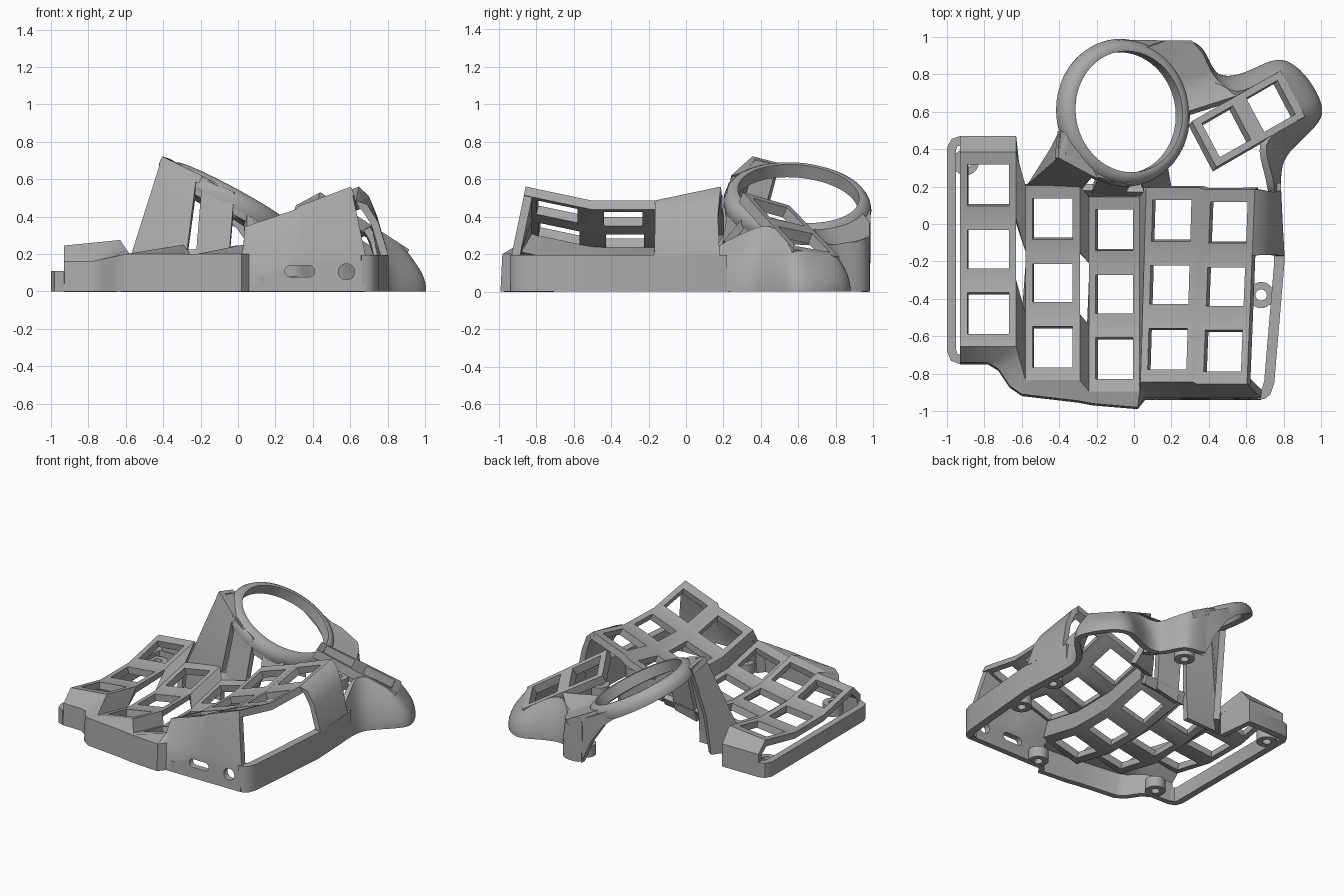
import bpy, bmesh, math
from mathutils import Vector

cube = bpy.data.objects.get("Cube")
if cube:
    bpy.data.objects.remove(cube, do_unlink=True)

grey = bpy.data.materials.new("warm_grey_plastic")
grey.use_nodes = True
COLOUR = (0.4, 0.4, 0.4, 1)
grey.diffuse_color = COLOUR
grey.node_tree.nodes["Principled BSDF"].inputs["Base Color"].default_value = COLOUR


def finish(name, bm, thick=0, soft=0, cutters=(), solid=False):
    """Turn a bmesh into a named, thickened, shaded object."""
    bmesh.ops.remove_doubles(bm, verts=bm.verts, dist=0.0005)
    if solid:
        bmesh.ops.recalc_face_normals(bm, faces=bm.faces)
    mesh = bpy.data.meshes.new(name)
    bm.to_mesh(mesh)
    bm.free()
    ob = bpy.data.objects.new(name, mesh)
    bpy.context.collection.objects.link(ob)
    mesh.materials.append(grey)
    bpy.ops.object.select_all(action='DESELECT')
    ob.select_set(True)
    bpy.context.view_layer.objects.active = ob
    if soft:
        ob.modifiers.new("soft", 'SUBSURF').levels = soft
    if thick:
        m = ob.modifiers.new("shell", 'SOLIDIFY')
        m.thickness, m.offset = thick, -1
    for c in cutters:
        m = ob.modifiers.new("cut", 'BOOLEAN')
        m.operation, m.object, m.solver = 'DIFFERENCE', c, 'EXACT'
    for m in list(ob.modifiers):
        bpy.ops.object.modifier_apply(modifier=m.name)
    bpy.ops.object.shade_smooth_by_angle(angle=math.radians(35))
    return ob


def quad(bm, pts):
    bm.faces.new([bm.verts.new(p) for p in pts])


def wall(name, rows, thick=0.05, **kw):
    """Loft rows of points, bottom to top, running anticlockwise."""
    bm = bmesh.new()
    for lo, hi in zip(rows, rows[1:]):
        for i in range(len(lo) - 1):
            quad(bm, (lo[i], lo[i + 1], hi[i + 1], hi[i]))
    return finish(name, bm, thick, **kw)


def lathe(name, section, centre, ex, ey, n, seg):
    """Spin a closed section of (radius, height) points about axis n."""
    bm = bmesh.new()
    for k in range(seg):
        t0, t1 = (2 * math.pi * (k + s) / seg for s in (0, 1))
        for a, b in zip(section, section[1:] + section[:1]):
            quad(bm, [centre + n * h + (ex * math.cos(t) + ey * math.sin(t)) * r
                      for (r, h), t in ((a, t0), (b, t0), (b, t1), (a, t1))])
    return finish(name, bm, solid=True)


def at(path, z):
    return [Vector((x, y, z)) for x, y in path]


def key_frame(bm, a, b, c, d, mu, mv):
    """Frame round a key hole in the quad a b c d (anticlockwise)."""
    def p(u, v):
        return a.lerp(b, u).lerp(d.lerp(c, u), v)
    outer = [a, b, c, d]
    inner = [p(mu, mv), p(1 - mu, mv), p(1 - mu, 1 - mv), p(mu, 1 - mv)]
    for i in range(4):
        j = (i + 1) % 4
        quad(bm, (outer[i], outer[j], inner[j], inner[i]))


# Curved key columns: left x, right x, centre y, left z, right z, lean
COLUMNS = [(-.93, -.63, -.135, .17, .20, 0), (-.58, -.29, -.315, .125, .175, 0),
           (-.24, .03, -.375, .105, .175, 0), (.05, .33, -.325, .27, .365, .03),
           (.355, .625, -.335, .385, .485, .04)]
STATIONS = [(-.52, .075), (-.165, 0), (.165, 0), (.52, .075)]
edges = []
for x0, x1, yc, z0, z1, lean in COLUMNS:
    edges.append([[Vector((x + lean * dy, yc + dy, z + dz)) for dy, dz in STATIONS]
                  for x, z in ((x0, z0), (x1, z1))])

bm = bmesh.new()
for left, right in edges:
    for r in range(3):
        key_frame(bm, left[r], right[r], right[r + 1], left[r + 1], .13, .19)
for i in range(4):
    a, b = edges[i][1], edges[i + 1][0]
    for r in ((0, 2) if i < 2 else (0, 1, 2)):
        quad(bm, (a[r], b[r], b[r + 1], a[r + 1]))
finish("key_columns", bm, .05)

# Front wall with cable slot and round port
front_base = [(-.93, -.75), (-.78, -.752), (-.725, -.785), (-.665, -.875), (-.6, -.92), (-.3, -.955),
              (-.22, -.97), (.02, -.99), (.06, -.94), (.33, -.94), (.36, -.94), (.68, -.94)]
front_top = [side[0] for col in edges for side in col]
front_top[2:2] = [front_top[1].lerp(front_top[2], t) for t in (.33, .67)]
shoulder = [Vector((x, y + .01, max(.16, min(.2, .2 + (x + .6) * .22)))) for x, y in front_base]


def port_cutter(x0, x1, z, r):
    bm = bmesh.new()
    outline = []
    for cx, start in ((x1, -90), (x0, 90)):
        for i in range(13):
            t = math.radians(start + 15 * i)
            outline.append((cx + r * math.cos(t), -1.1, z + r * math.sin(t)))
    f = bm.faces.new([bm.verts.new(p) for p in outline])
    out = bmesh.ops.extrude_face_region(bm, geom=[f])["geom"]
    moved = [v for v in out if isinstance(v, bmesh.types.BMVert)]
    bmesh.ops.translate(bm, verts=moved, vec=(0, .3, 0))
    ob = finish("port_cutter", bm, solid=True)
    ob.hide_render = True
    return ob


cutters = [port_cutter(.28, .38, .108, .03), port_cutter(.578, .582, .105, .042)]
wall("front_wall", [at(front_base, 0), shoulder, front_top], .045, cutters=cutters)
for c in cutters:
    bpy.data.objects.remove(c, do_unlink=True)

# Low side rims under the open windows
right_rim = [(.66, -.94), (.7, -.935), (.73, -.91), (.75, -.85), (.805, -.2), (.785, .22)]
wall("right_rim", [at(right_rim, 0), at(right_rim, .195)], .055)
left_rim = [(-.63, .47), (-.93, .47), (-.975, .455), (-1, .41), (-1, -.68),
            (-.98, -.73), (-.93, -.75)]
wall("left_rim", [at(left_rim, 0), at(left_rim, .11)], .05)

# Solid panel beside the highest column, and the back of the outer column
high = edges[4][1]
wall("right_side_panel", [[(.805, -.17, .19), (.785, .18, .19)],
                          [(.75, -.165, .37), (.745, .17, .4)],
                          [(.69, -.165, .465), (.7, .18, .51)], [high[2], high[3]]], .04)
outer = edges[0]
back = [(-.63, .47), (-.93, .47)]
wall("outer_column_back", [at(back, 0), at(back, .17), [outer[1][3], outer[0][3]]], .045)
wall("outer_column_inner_side", [[(-.6, .2, 0), (-.63, .47, 0)], [(-.6, .2, .18), (-.63, .47, .17)],
                                 [outer[1][2].lerp(outer[1][3], .6), outer[1][3]]], .04)


# Tilted ball ring
def on_ring(x, y, drop=0):
    return Vector((x, y, .515 - .54 * (x + .03) - .1 * (y - .6) - drop))


n = Vector((.54, .1, 1)).normalized()
e1 = Vector((1, 0, -.54)).normalized()
section = [(.325, -.07), (.325, .008), (.345, .01), (.37, -.004), (.388, -.028), (.396, -.06), (.39, -.09)]
lathe("ball_ring", section, on_ring(-.03, .6), e1, n.cross(e1), n, 72)

# Ring supports standing behind the key columns
peak = on_ring(-.405, .355, .02)
wall("tall_post", [[(-.46, .36, 0), (-.58, .2, 0), (-.28, .19, 0)],
                   [(-.45, .4, .3), (-.57, .21, .2), (-.275, .19, .2)],
                   [on_ring(-.4, .5, .045), peak, on_ring(-.22, .255, .02)]], .045)
wall("tall_post_cap", [[peak, on_ring(-.19, .24, .02)],
                       [on_ring(-.39, .5, .035), on_ring(-.27, .38, .01)]], .045)
wall("middle_post", [[(-.23, .15, .13), (-.05, .15, .17)], [on_ring(-.19, .25, .02), on_ring(-.02, .21, .02)]], .045)
wall("short_post", [[(.045, .19, .23), (.2, .2, .27)], [on_ring(.05, .23, .03), on_ring(.18, .31, .03)]], .045)
apron = [(-.24, .265), (-.13, .225), (-.02, .212), (.08, .235), (.18, .31), (.27, .42)]
wall("ring_front_apron", [[on_ring(x, y, .14) for x, y in apron],
                          [on_ring(x, y, .03) for x, y in apron]], .045)
wall("back_rail", [[(-.3, .14, .15), (.05, .14, .19)], [(-.3, .18, .22), (.05, .17, .25)]], .04)

# Two-key thumb plate
pa, pb, pc, pd = (Vector(p) for p in ((.31, .55, .46), (.44, .305, .53), (.915, .575, .225), (.785, .82, .185)))
fm, bk = pb.lerp(pc, .5), pa.lerp(pd, .5)
bm = bmesh.new()
key_frame(bm, pb, fm, bk, pa, .15, .13)
key_frame(bm, fm, pc, pd, bk, .15, .13)
finish("thumb_plate", bm, .06)

# Rounded skirt from the thumb plate round to the ring arm: top point, base point
skirt = [((.755, .15, .24), (.785, .16)), ((.745, .26, .29), (.785, .26)),
         (pb.lerp(pc, .5), (.8, .36)), (pb.lerp(pc, .75), (.91, .46)),
         (pc, (1, .55)), (pc.lerp(pd, .3), (1.02, .63)), (pc.lerp(pd, .7), (.92, .81)),
         (pd, (.79, .9)), (pa.lerp(pd, .78), (.68, .85)), (bk, (.55, .79)),
         (on_ring(.45, .76), (.46, .79)), (on_ring(.41, .82), (.42, .83)),
         (on_ring(.37, .91), (.38, .93)), (on_ring(.31, .98), (.32, .985)), (on_ring(.17, .98), (.18, .98))]
tops = [Vector(t) for t, _ in skirt]
base_path = [b for _, b in skirt]
mids = []
for t, (x, y) in zip(tops, base_path):
    m = t.lerp(Vector((x, y, 0)), .75)
    m.z = t.z * .55
    mids.append(m)
wall("thumb_skirt", [at(base_path, 0), at(base_path, .04), mids, tops], .04, soft=2)
web = [(.19, .975, .36), (.1, .985, .22), (0, .985, .13), (-.12, .975, .09)]
wall("ring_back_web", [[on_ring(*p) for p in web], [on_ring(x, y, .03) for x, y, _ in web]], .04)

# Deck joining ring, arm and thumb plate
inner_deck = []
for a in (0, 15, 28, 42, 56, 72):
    t = math.radians(a)
    inner_deck.append(on_ring(-.03 + .31 * math.cos(t), .6 + .36 * math.sin(t), .01))
wall("arm_deck", [[bk] + tops[10:15], inner_deck], .05)

# Screw bosses on the floor
X, Y, Z = (Vector(v) for v in ((1, 0, 0), (0, 1, 0), (0, 0, 1)))
for i, (x, y) in enumerate([(.68, -.38), (.72, 0), (.25, .83), (-.9, .33), (-.75, -.67), (.12, -.87)]):
    boss = [(.03, 0), (.07, 0), (.07, .08), (.03, .08)]
    lathe("screw_boss_%d" % (i + 1), boss, Vector((x, y, 0)), X, Y, Z, 24)
